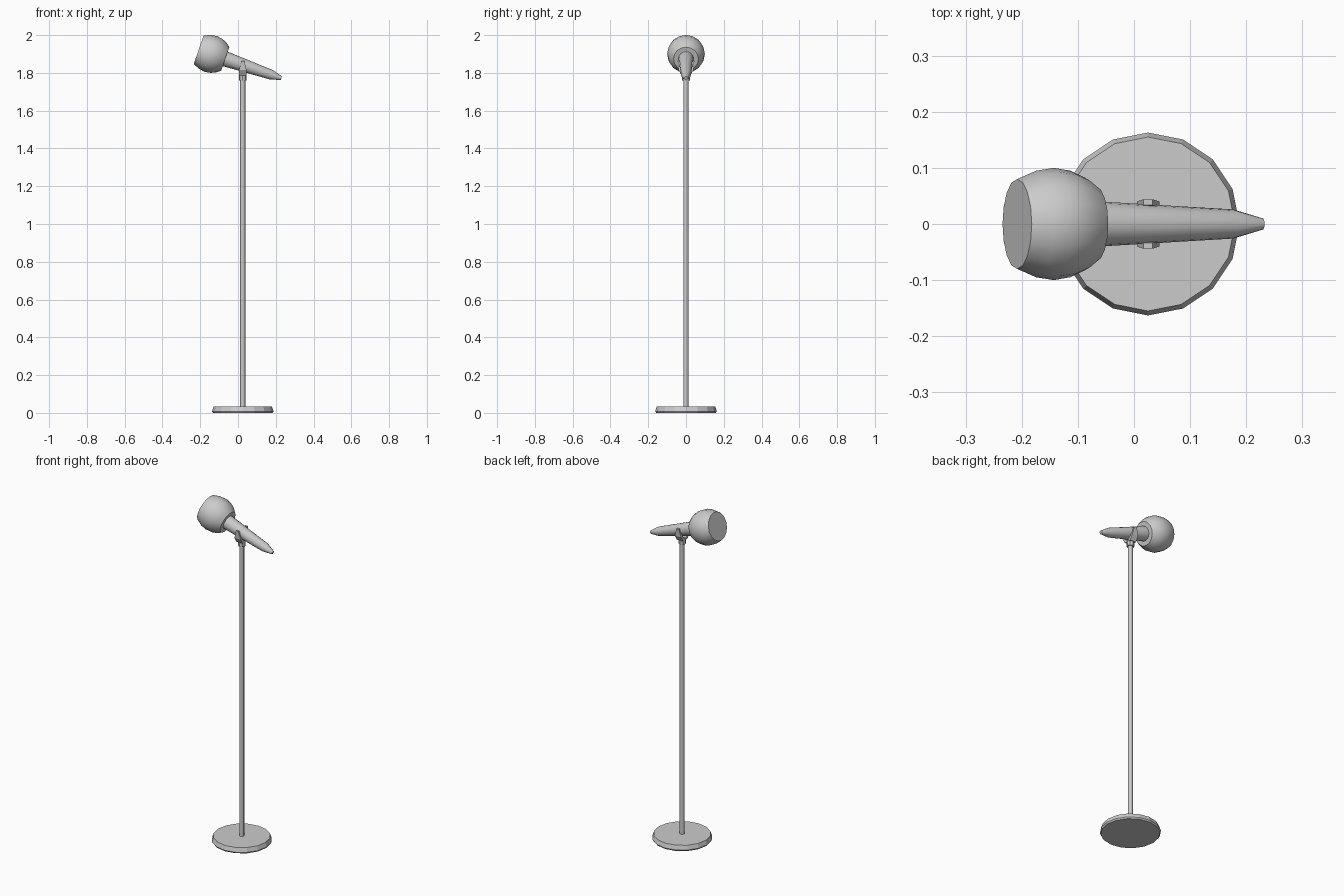
import bpy, bmesh, math
from mathutils import Vector, Matrix

if "Cube" in bpy.data.objects:
    bpy.data.objects.remove(bpy.data.objects["Cube"])

CX = 0.025                      # stand axis
TILT = math.radians(19)         # microphone tilt


def finish(name, bm, smooth=None):
    bmesh.ops.recalc_face_normals(bm, faces=bm.faces)
    mesh = bpy.data.meshes.new(name)
    bm.to_mesh(mesh)
    bm.free()
    ob = bpy.data.objects.new(name, mesh)
    bpy.context.collection.objects.link(ob)
    if smooth:
        bpy.ops.object.select_all(action='DESELECT')
        ob.select_set(True)
        bpy.context.view_layer.objects.active = ob
        bpy.ops.object.shade_smooth_by_angle(angle=math.radians(smooth))
    return ob


def lathe(name, profile, sides, matrix, smooth=None):
    """Closed turned shape from (radius, height) pairs."""
    bm = bmesh.new()
    rings = []
    for r, h in profile:
        rings.append([bm.verts.new((r * math.cos(2 * math.pi * i / sides),
                                    r * math.sin(2 * math.pi * i / sides), h))
                      for i in range(sides)])
    for a, b in zip(rings, rings[1:]):
        for i in range(sides):
            j = (i + 1) % sides
            bm.faces.new((a[i], a[j], b[j], b[i]))
    bm.faces.new(rings[0])
    bm.faces.new(rings[-1])
    bm.transform(matrix)
    return finish(name, bm, smooth)


# Stand
stand = Matrix.Translation((CX, 0, 0))
lathe("base", [(0.158, 0), (0.163, 0.008), (0.155, 0.033)], 16, stand)
lathe("pole", [(0.0135, 0.03), (0.0135, 1.77)], 8, stand, 50)
lathe("collar", [(0.021, 1.76), (0.021, 1.795)], 8, stand)

# Fork holding the handle: one tapering tine per side
for side, label in ((1, "back"), (-1, "front")):
    bm = bmesh.new()
    rows = []
    for half_x, y_in, y_out, z in ((0.02, 0.0, 0.022, 1.785),
                                   (0.02, 0.022, 0.040, 1.815),
                                   (0.008, 0.034, 0.044, 1.862)):
        rows.append([bm.verts.new((CX + x, side * y, z)) for x, y in
                     ((-half_x, y_in), (half_x, y_in), (half_x, y_out), (-half_x, y_out))])
    for a, b in zip(rows, rows[1:]):
        for i in range(4):
            j = (i + 1) % 4
            bm.faces.new((a[i], a[j], b[j], b[i]))
    bm.faces.new(rows[0])
    bm.faces.new(rows[-1])
    finish("fork_tine_" + label, bm)

# Microphone, turned around its tilted axis (origin at the head centre)
axis = Vector((-math.cos(TILT), 0, math.sin(TILT)))
side_dir = Vector((0, 1, 0))
up = axis.cross(side_dir)
mic = Matrix((up, side_dir, axis)).transposed().to_4x4()
mic.translation = (-0.143, 0, 1.9)

lathe("mic_head", [(0.066, -0.08), (0.083, -0.058), (0.095, -0.031), (0.1, 0),
                   (0.095, 0.033), (0.08, 0.069)], 16, mic, 40)
lathe("mic_handle", [(0.01, -0.394), (0.026, -0.338), (0.041, -0.07)], 16, mic, 40)
